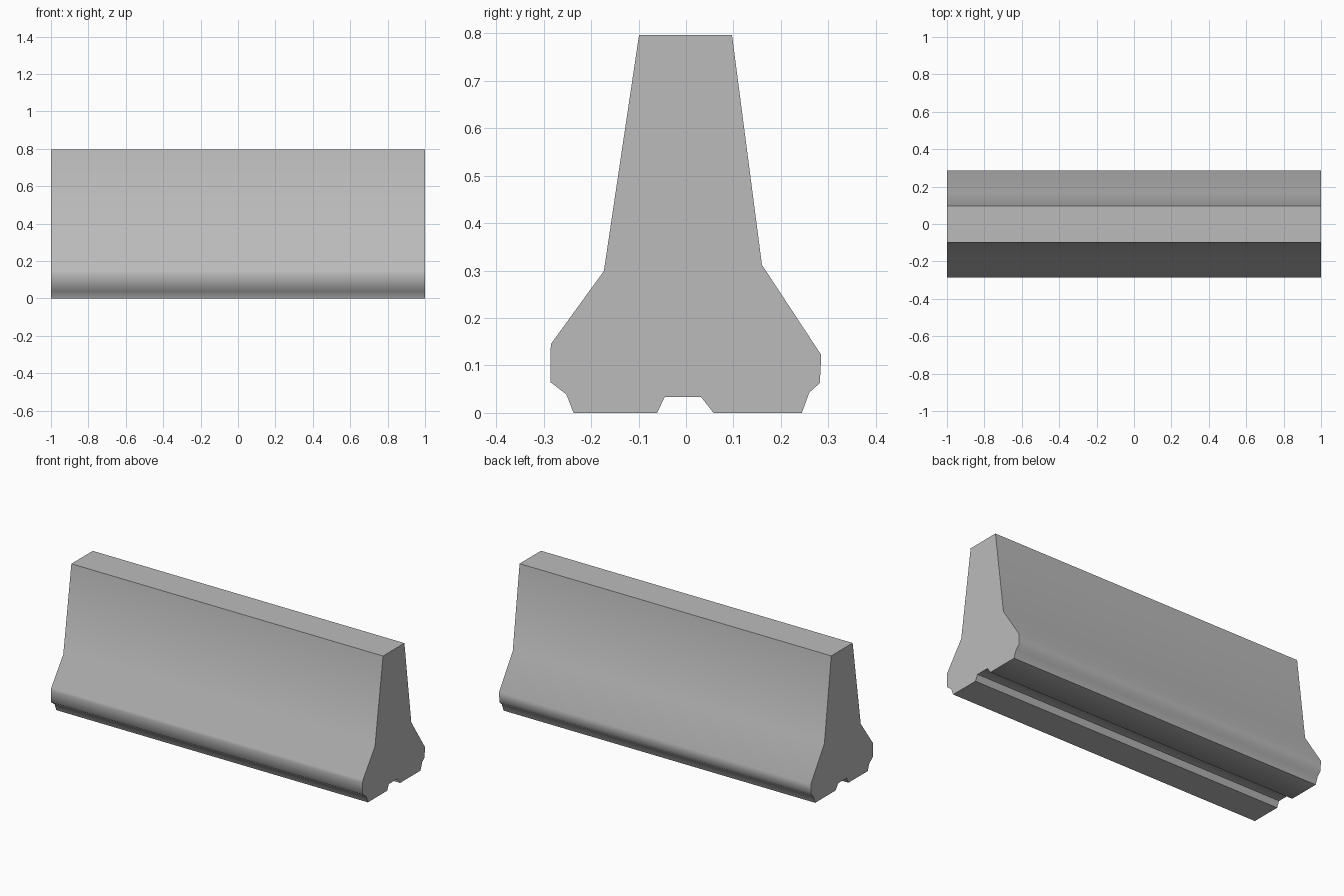
import bpy
import bmesh
import math

cube = bpy.data.objects.get("Cube")
if cube:
    bpy.data.objects.remove(cube, do_unlink=True)

# Concrete colour
concrete = bpy.data.materials.new("concrete grey")
concrete.use_nodes = True
grey = (0.5, 0.5, 0.5, 1)
concrete.diffuse_color = grey
concrete.node_tree.nodes["Principled BSDF"].inputs["Base Color"].default_value = grey

# Cross-section (y, z): front side, top, back side, drainage groove
profile = [
    (-0.237, 0), (-0.252, 0.039), (-0.286, 0.065), (-0.286, 0.13), (-0.284, 0.146),
    (-0.173, 0.299), (-0.099, 0.796),
    (0.097, 0.796), (0.16, 0.312), (0.285, 0.122), (0.282, 0.063),
    (0.26, 0.043), (0.244, 0),
    (0.058, 0), (0.032, 0.033), (-0.045, 0.033), (-0.061, 0),
]

# Barrier body: the section extruded along its length
bm = bmesh.new()
section = bm.faces.new([bm.verts.new((-1, y, z)) for y, z in profile])
extruded = bmesh.ops.extrude_face_region(bm, geom=[section], use_keep_orig=True)
moved = [v for v in extruded["geom"] if isinstance(v, bmesh.types.BMVert)]
bmesh.ops.translate(bm, verts=moved, vec=(2, 0, 0))
bmesh.ops.recalc_face_normals(bm, faces=bm.faces)
mesh = bpy.data.meshes.new("barrier_body")
bm.to_mesh(mesh)
bm.free()
mesh.materials.append(concrete)
barrier = bpy.data.objects.new("barrier_body", mesh)
bpy.context.collection.objects.link(barrier)

# Soft side bends, crisp top, ends and groove
bpy.context.view_layer.objects.active = barrier
barrier.select_set(True)
bpy.ops.object.shade_smooth_by_angle(angle=math.radians(57))
